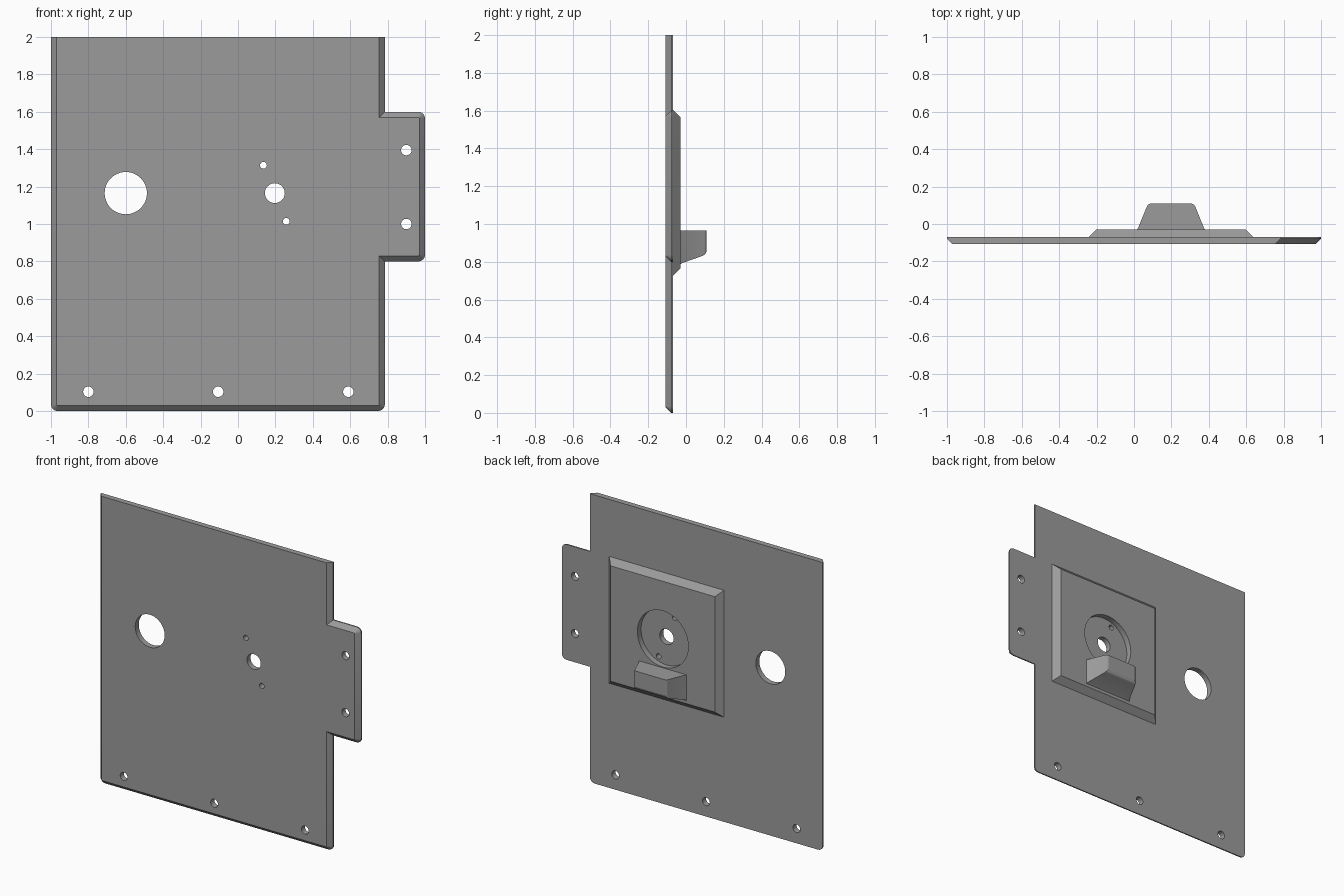
import bpy, bmesh, math
from mathutils import Vector

if "Cube" in bpy.data.objects:
    bpy.data.objects.remove(bpy.data.objects["Cube"])

FRONT, BACK, PAD, TIP = -0.108, -0.069, -0.029, 0.109

grey = bpy.data.materials.new("grey")
grey.diffuse_color = (0.33, 0.33, 0.33, 1)
grey.use_nodes = True
grey.node_tree.nodes["Principled BSDF"].inputs["Base Color"].default_value = grey.diffuse_color


def loft(name, rings):
    """Closed solid skinned through rings of equal point count."""
    bm = bmesh.new()
    loops = [[bm.verts.new(p) for p in ring] for ring in rings]
    for a, b in zip(loops, loops[1:]):
        for i in range(len(a)):
            j = (i + 1) % len(a)
            bm.faces.new((a[i], a[j], b[j], b[i]))
    bm.faces.new(loops[0][::-1])
    bm.faces.new(loops[-1])
    bmesh.ops.recalc_face_normals(bm, faces=bm.faces)
    mesh = bpy.data.meshes.new(name)
    bm.to_mesh(mesh)
    bm.free()
    obj = bpy.data.objects.new(name, mesh)
    bpy.context.collection.objects.link(obj)
    mesh.materials.append(grey)
    return obj


def drill(obj, name, x, z, r, y0, y1, sides=32):
    """Cut a round hole along y."""
    circle = [(x + r * math.cos(2 * math.pi * i / sides),
               z + r * math.sin(2 * math.pi * i / sides)) for i in range(sides)]
    cutter = loft(name, [[(px, y, pz) for px, pz in circle] for y in (y0, y1)])
    mod = obj.modifiers.new(name, 'BOOLEAN')
    mod.operation, mod.solver, mod.object = 'DIFFERENCE', 'EXACT', cutter
    bpy.context.view_layer.objects.active = obj
    bpy.ops.object.modifier_apply(modifier=name)
    bpy.data.objects.remove(cutter)


def corner(cx, cz, start, r):
    """Quarter arc, counter-clockwise."""
    return [(cx + r * math.cos(math.radians(start + a)),
             cz + r * math.sin(math.radians(start + a)))
            for a in (0, 22.5, 45, 67.5, 90)]


def plate_ring(y, d):
    """Plate outline with side tab, inset by d on all but the top edge."""
    r = 0.035
    pts = corner(-1 + r, r, 180, r - d) + corner(0.785 - r, r, 270, r - d)
    pts += [(0.785 - d, 0.80 + d)]
    pts += corner(1 - r, 0.80 + r, 270, r - d) + corner(1 - r, 1.60 - r, 0, r - d)
    pts += [(0.785 - d, 1.60 - d), (0.785 - d, 2), (-1 + d, 2)]
    return [(x, y, z) for x, z in pts]


# Plate with chamfered front rim
plate = loft("mounting_plate", [plate_ring(FRONT, 0.03),
                                plate_ring(BACK - 0.009, 0), plate_ring(BACK, 0)])
holes = [(-0.60, 1.165, 0.113), (0.197, 1.165, 0.053),
         (0.136, 1.314, 0.018), (0.258, 1.014, 0.018),
         (0.90, 1.395, 0.028), (0.90, 1.0, 0.028),
         (-0.80, 0.103, 0.028), (-0.106, 0.103, 0.028), (0.59, 0.103, 0.028)]
for n, (x, z, r) in enumerate(holes):
    drill(plate, f"hole_{n}", x, z, r, -0.3, 0.3, 48 if r > 0.05 else 24)


# Raised square pad with sloped sides and a round recess
def square(y, h):
    return [(0.198 + sx * h, y, 1.165 + sz * h)
            for sx, sz in ((-1, -1), (1, -1), (1, 1), (-1, 1))]


pad = loft("raised_pad", [square(BACK, 0.44), square(PAD, 0.40)])
drill(pad, "recess", 0.198, 1.165, 0.195, -0.3, 0.3, 64)


# Tapered ledge: half width and underside height at each depth
def ledge_ring(y, half, low):
    return [(0.198 + sx * half, y, z)
            for sx, z in ((-1, low), (1, low), (1, 0.965), (-1, 0.965))]


ledge = loft("ledge", [ledge_ring(PAD - 0.002, 0.184, 0.785),
                       ledge_ring(PAD + 0.008, 0.176, 0.793),
                       ledge_ring(0.09, 0.131, 0.832),
                       ledge_ring(0.102, 0.124, 0.840),
                       ledge_ring(TIP, 0.112, 0.855)])

# Smooth the round walls, keep edges crisp
for obj in (plate, pad, ledge):
    bpy.ops.object.select_all(action='DESELECT')
    obj.select_set(True)
    bpy.context.view_layer.objects.active = obj
    bpy.ops.object.shade_smooth_by_angle(angle=math.radians(25))
